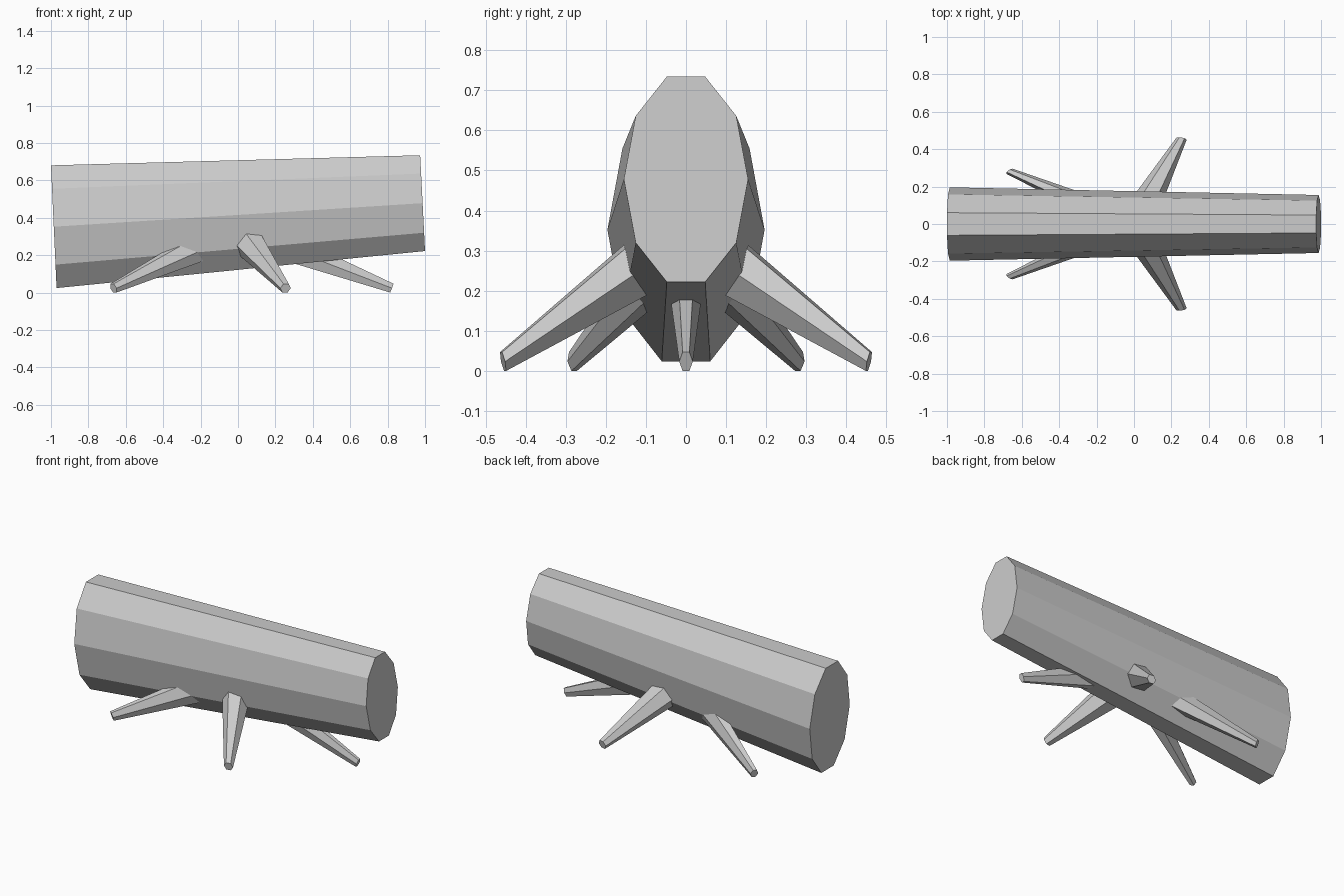
import bpy, bmesh, math
from mathutils import Vector

if "Cube" in bpy.data.objects:
    bpy.data.objects.remove(bpy.data.objects["Cube"])

grey = bpy.data.materials.new("plain_grey")
grey.diffuse_color = (0.6, 0.6, 0.6, 1)
grey.use_nodes = True
grey.node_tree.nodes["Principled BSDF"].inputs["Base Color"].default_value = grey.diffuse_color


def loft(name, ring_a, ring_b):
    """Flat-shaded solid joining two rings of points, with closed ends."""
    bm = bmesh.new()
    a = [bm.verts.new(p) for p in ring_a]
    b = [bm.verts.new(p) for p in ring_b]
    n = len(a)
    for i in range(n):
        j = (i + 1) % n
        bm.faces.new((a[i], a[j], b[j], b[i]))
    bm.faces.new(a)
    bm.faces.new(b)
    bmesh.ops.recalc_face_normals(bm, faces=bm.faces)
    mesh = bpy.data.meshes.new(name)
    bm.to_mesh(mesh)
    bm.free()
    mesh.materials.append(grey)
    obj = bpy.data.objects.new(name, mesh)
    bpy.context.collection.objects.link(obj)
    return obj


# Trunk: ten-sided oval log, tapering and rising towards +x
def trunk_ring(x_mid, lean, z_mid, half_y, half_z):
    ring = []
    for i in range(10):
        t = math.radians(36 * i)
        up = math.sin(t) / math.sin(math.radians(72))
        ring.append((x_mid + lean * up, half_y * math.cos(t), z_mid + half_z * up))
    return ring


loft("trunk",
     trunk_ring(-0.985, -0.015, 0.352, 0.196, 0.328),
     trunk_ring(0.987, -0.013, 0.478, 0.155, 0.256))

# Legs: five tapered six-sided stubs spread evenly, flattened in y
SQUASH = 0.583
SLOPE = 0.385


def leg_ring(angle, reach, radius):
    out = Vector((math.cos(angle), math.sin(angle), 0))
    side = Vector((-math.sin(angle), math.cos(angle), 0))
    axis = (out - Vector((0, 0, SLOPE))).normalized()
    up = side.cross(axis)
    centre = out * reach + Vector((0, 0, 0.0235 + (0.823 - reach) * SLOPE))
    ring = []
    for i in range(6):
        t = math.radians(60 * i)
        p = centre + radius * (math.cos(t) * side + math.sin(t) * up)
        ring.append((p.x, p.y * SQUASH, p.z))
    return ring


for k in range(5):
    a = math.radians(72 * k)
    loft(f"leg_{k + 1}", leg_ring(a, 0.2, 0.086), leg_ring(a, 0.823, 0.029))
